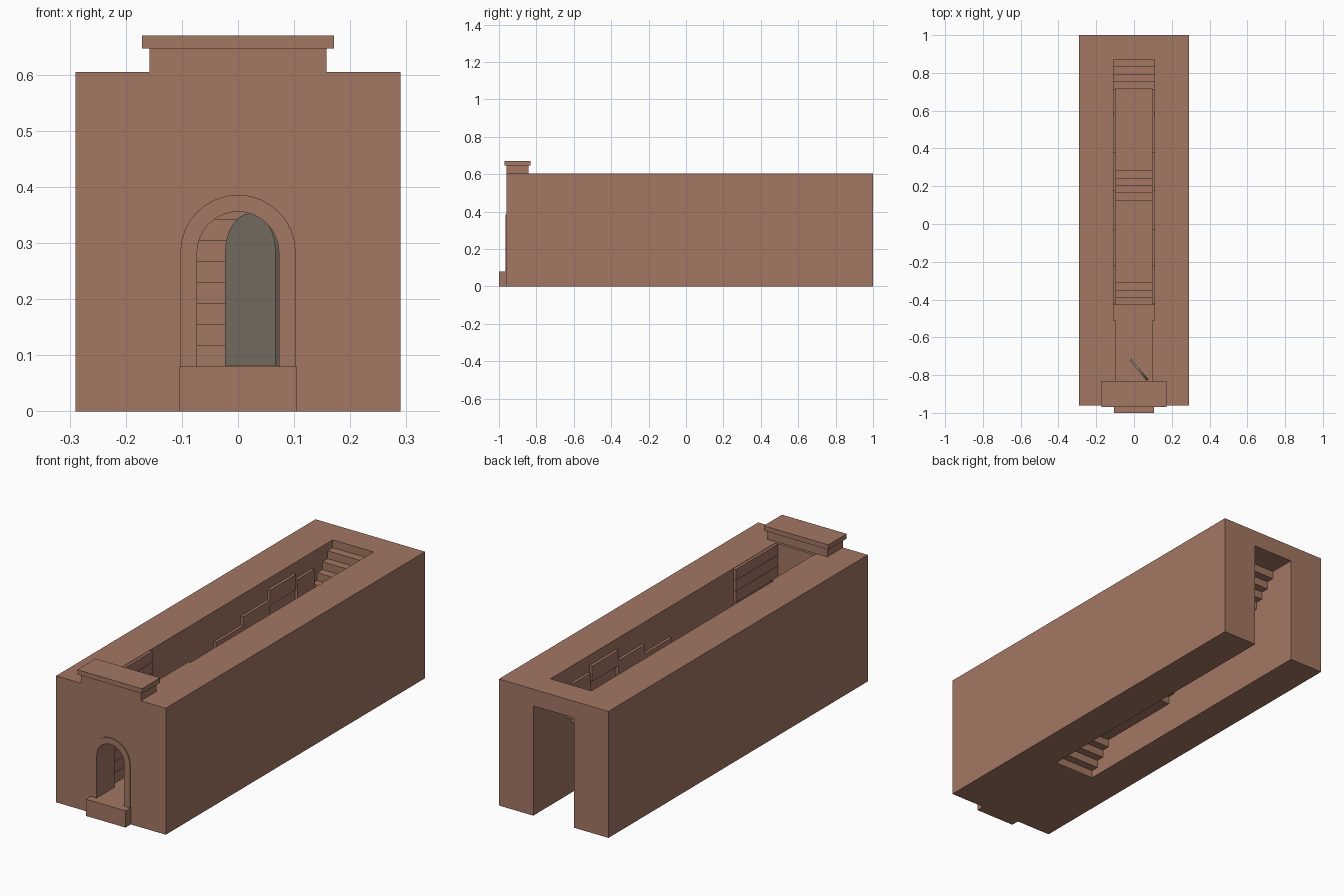
import bpy, bmesh, math
from mathutils import Matrix, Vector

if "Cube" in bpy.data.objects:
    bpy.data.objects.remove(bpy.data.objects["Cube"], do_unlink=True)


def material(name, rgb):
    m = bpy.data.materials.new(name)
    m.use_nodes = True
    m.diffuse_color = (*rgb, 1)
    m.node_tree.nodes["Principled BSDF"].inputs["Base Color"].default_value = (*rgb, 1)
    return m


CLAY = material("clay_brown", (0.37, 0.185, 0.127))
STONE = material("door_grey", (0.215, 0.185, 0.14))


def finish(name, bm, mat):
    bmesh.ops.recalc_face_normals(bm, faces=bm.faces)
    me = bpy.data.meshes.new(name)
    bm.to_mesh(me)
    bm.free()
    me.materials.append(mat)
    ob = bpy.data.objects.new(name, me)
    bpy.context.collection.objects.link(ob)
    return ob


def box(name, x, y, z, mat=CLAY):
    bm = bmesh.new()
    size = Vector((x[1] - x[0], y[1] - y[0], z[1] - z[0]))
    mid = Vector((sum(x), sum(y), sum(z))) / 2
    bmesh.ops.create_cube(bm, size=1, matrix=Matrix.Translation(mid) @ Matrix.Diagonal((*size, 1)))
    return finish(name, bm, mat)


def prism(name, points, depth, mat=CLAY):
    """Extrude a closed outline of 3D points along a vector."""
    bm = bmesh.new()
    face = bm.faces.new([bm.verts.new(p) for p in points])
    ext = bmesh.ops.extrude_face_region(bm, geom=[face], use_keep_orig=True)
    verts = [g for g in ext["geom"] if isinstance(g, bmesh.types.BMVert)]
    bmesh.ops.translate(bm, verts=verts, vec=depth)
    return finish(name, bm, mat)


def arc(radius, spring, steps=16):
    """Half circle from +x over the top to -x, as (x, z)."""
    return [(radius * math.cos(math.pi * i / steps), spring + radius * math.sin(math.pi * i / steps))
            for i in range(steps + 1)]


def arch(radius, base, spring):
    return [(radius, base)] + arc(radius, spring) + [(-radius, base)]


def cut(target, cutter):
    mod = target.modifiers.new("cut", "BOOLEAN")
    mod.operation = "DIFFERENCE"
    mod.solver = "EXACT"
    mod.object = cutter
    bpy.context.view_layer.objects.active = target
    bpy.ops.object.modifier_apply(modifier=mod.name)
    bpy.data.objects.remove(cutter, do_unlink=True)


# Main dimensions
HALF, TOP, FLOOR = 0.29, 0.605, 0.08
TRENCH, LINED = 0.108, 0.095
FRONT, INNER = -0.96, -0.83
RADIUS, SPRING = 0.073, 0.283
RISE = (TOP - FLOOR) / 14

# Three flights: first riser and number of risers
risers = [start + 0.039 * i for start, n in ((-0.43, 4), (0.124, 5), (0.714, 5)) for i in range(n)]


def stair_line(base, count):
    line, z = [], base
    for y in risers[:count]:
        line += [(y, z), (y, z + RISE)]
        z += RISE
    return line


# Body with the stepped passage, its hollow underside and the doorway cut out
body = box("body", (-HALF, HALF), (FRONT, 1), (0, TOP))

upper = [(INNER, FLOOR)] + stair_line(FLOOR, 13) + [(risers[-1], TOP - RISE), (risers[-1], 0.8), (INNER, 0.8)]
cut(body, prism("passage_cutter", [(-TRENCH, y, z) for y, z in upper], (2 * TRENCH, 0, 0)))

lower = [(risers[0], -0.1)] + stair_line(0, 14)[1:] + [(1.1, TOP - FLOOR), (1.1, -0.1)]
cut(body, prism("underside_cutter", [(-TRENCH, y, z) for y, z in lower], (2 * TRENCH, 0, 0)))

door_outline = arch(RADIUS, FLOOR, SPRING)
cut(body, prism("doorway_cutter", [(x, FRONT - 0.1, z) for x, z in door_outline], (0, 0.25, 0)))

# Parapet, its cap and the doorstep
box("parapet", (-0.158, 0.158), (FRONT, -0.842), (TOP, 0.648))
box("parapet_cap", (-0.171, 0.171), (-0.97, -0.832), (0.647, 0.67))
box("doorstep", (-0.105, 0.105), (-1, FRONT), (0, FLOOR))

# Arched trim around the doorway
outer = arch(RADIUS + 0.03, FLOOR, SPRING)
trim = outer + door_outline[::-1]
prism("door_trim", [(x, FRONT - 0.004, z) for x, z in trim], (0, 0.005, 0))

# Door leaf standing ajar, hinged at the left jamb
leaf = prism("door_leaf", [(x - 0.07, 0, z) for x, z in arch(0.07, FLOOR + 0.002, SPRING)],
             (0, 0.012, 0), STONE)
leaf.location = (0.067, INNER, 0)
leaf.rotation_euler.z = -math.radians(50)

# Wall lining, the same on both sides
patches = [  # y from, y to, z from, z to
    (0.585, 0.714, 0.415, 0.527),
    (0.376, 0.575, 0.482, 0.556),
    (0.175, 0.376, 0.4, 0.506),
    (-0.03, 0.175, 0.23, 0.462),
    (-0.22, -0.03, 0.23, 0.36),
    (-0.42, -0.22, 0.2, 0.31),
]
for side, label in ((1, "left"), (-1, "right")):
    span = sorted((side * LINED, side * (TRENCH + 0.002)))
    # Horizontal boards by the entrance
    count = 10
    pitch = (TOP - FLOOR) / count
    for i in range(count):
        z = FLOOR + i * pitch
        box(f"{label}_board_{i + 1}", span, (INNER, -0.512), (z, z + pitch - 0.002))
    # Stepped panels along the stairs
    for i, (y0, y1, z0, z1) in enumerate(patches):
        box(f"{label}_panel_{i + 1}", span, (y0, y1), (z0, z1))
